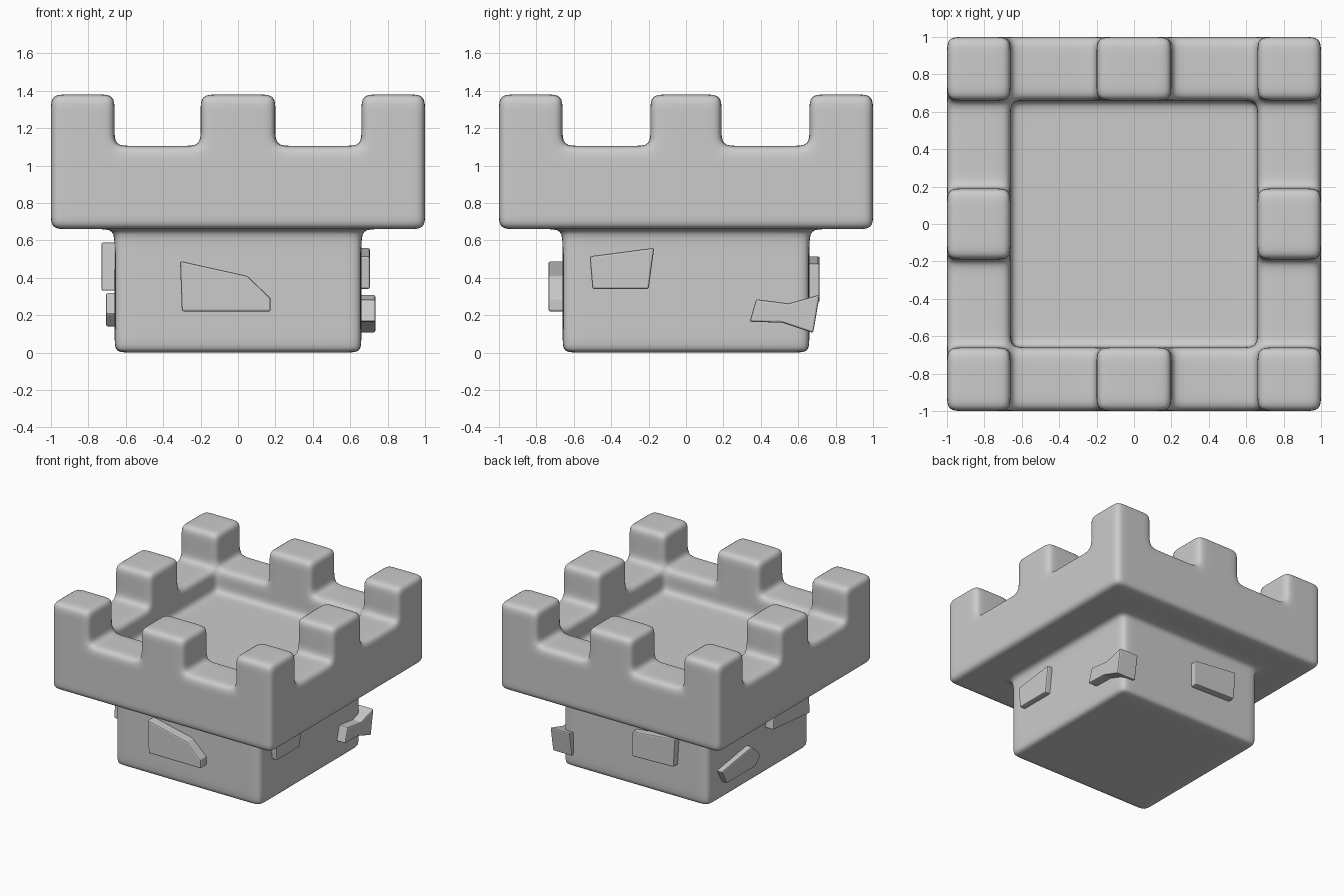
import bpy, bmesh

if "Cube" in bpy.data.objects:
    bpy.data.objects.remove(bpy.data.objects["Cube"])

D = 0.09                                   # support-loop spacing = edge softness
BASE, FLOOR, LEDGE, TOP = 0.66, 0.92, 1.105, 1.38
WALL = 0.66


def plan_lines(mid):
    half = [mid - D, mid, mid + D, WALL - D, WALL, WALL + D, 1 - D, 1]
    return [-v for v in reversed(half)] + half


def height(x, y):
    """Height of the tower top at a plan position."""
    ax, ay = abs(x), abs(y)
    if ax < WALL and ay < WALL:
        return FLOOR
    if ax > WALL and ay > WALL:
        return TOP
    if (ax > WALL and ay < 0.19) or (ay > WALL and ax < 0.2):
        return TOP
    return LEDGE


def solid(x, y, z):
    if z < 0 or abs(x) > 1 or abs(y) > 1:
        return False
    if z < BASE:
        return abs(x) < WALL and abs(y) < WALL
    return z < height(x, y)


# tower: one continuous block skin, softened by subdivision
def build_tower():
    axes = [plan_lines(0.2), plan_lines(0.19),
            [0, 0.07, BASE - D, BASE, BASE + 0.08, FLOOR - D, FLOOR, 1.01,
             LEDGE, LEDGE + D, TOP - D, TOP]]
    bm = bmesh.new()
    verts = {}

    def vert(idx):
        if idx not in verts:
            verts[idx] = bm.verts.new([axes[a][idx[a]] for a in range(3)])
        return verts[idx]

    def centre(a, i):
        ax = axes[a]
        if i < 0:
            return ax[0] - 1
        if i >= len(ax) - 1:
            return ax[-1] + 1
        return (ax[i] + ax[i + 1]) / 2

    def full(c):
        return solid(*[centre(a, c[a]) for a in range(3)])

    for i in range(len(axes[0]) - 1):
        for j in range(len(axes[1]) - 1):
            for k in range(len(axes[2]) - 1):
                cell = (i, j, k)
                if not full(cell):
                    continue
                for a in range(3):
                    b, c = (a + 1) % 3, (a + 2) % 3
                    for s in (0, 1):
                        near = list(cell)
                        near[a] += 1 if s else -1
                        if full(near):
                            continue
                        ring = []
                        for u, v in ((0, 0), (1, 0), (1, 1), (0, 1)):
                            p = list(cell)
                            p[a] += s
                            p[b] += u
                            p[c] += v
                            ring.append(vert(tuple(p)))
                        bm.faces.new(ring if s else ring[::-1])
    me = bpy.data.meshes.new("tower")
    bm.to_mesh(me)
    bm.free()
    me.shade_smooth()
    ob = bpy.data.objects.new("tower", me)
    bpy.context.collection.objects.link(ob)
    sub = ob.modifiers.new("soften", 'SUBSURF')
    sub.levels = sub.render_levels = 2


# raised stone: outline in the wall plane, extruded through the wall surface
def stone(name, axis, side, out, pts, inner=0.56):
    bm = bmesh.new()

    def place(p, d):
        return (side * d, p[0], p[1]) if axis == 'x' else (p[0], side * d, p[1])

    a = [bm.verts.new(place(p, inner)) for p in pts]
    b = [bm.verts.new(place(p, out)) for p in pts]
    n = len(pts)
    bm.faces.new(a)
    bm.faces.new(b)
    for i in range(n):
        j = (i + 1) % n
        bm.faces.new((a[i], a[j], b[j], b[i]))
    bmesh.ops.recalc_face_normals(bm, faces=bm.faces)
    me = bpy.data.meshes.new(name)
    bm.to_mesh(me)
    bm.free()
    ob = bpy.data.objects.new(name, me)
    bpy.context.collection.objects.link(ob)
    bev = ob.modifiers.new("bevel", 'BEVEL')
    bev.width = 0.01
    bev.segments = 2
    bev.limit_method = 'ANGLE'


build_tower()
stone("front_stone", 'y', -1, 0.735,
      [(-.31, .49), (.05, .41), (.175, .29), (.175, .22), (-.30, .22)])
stone("right_stone", 'x', 1, 0.705,
      [(-.515, .515), (-.17, .56), (-.2, .34), (-.5, .34)])
stone("corner_stone", 'x', 1, 0.735,
      [(.34, .165), (.375, .285), (.55, .263), (.715, .31), (.68, .105), (.515, .16)])
stone("back_stone", 'y', 1, 0.715,
      [(-.01, .475), (-.40, .515), (-.385, .28), (-.01, .27)])
stone("left_lower_stone", 'x', -1, 0.705,
      [(.54, .26), (.47, .14), (.10, .14), (.03, .21), (.15, .32)])
stone("left_upper_stone", 'x', -1, 0.73,
      [(-.09, .37), (-.11, .56), (-.55, .59), (-.57, .33)])
